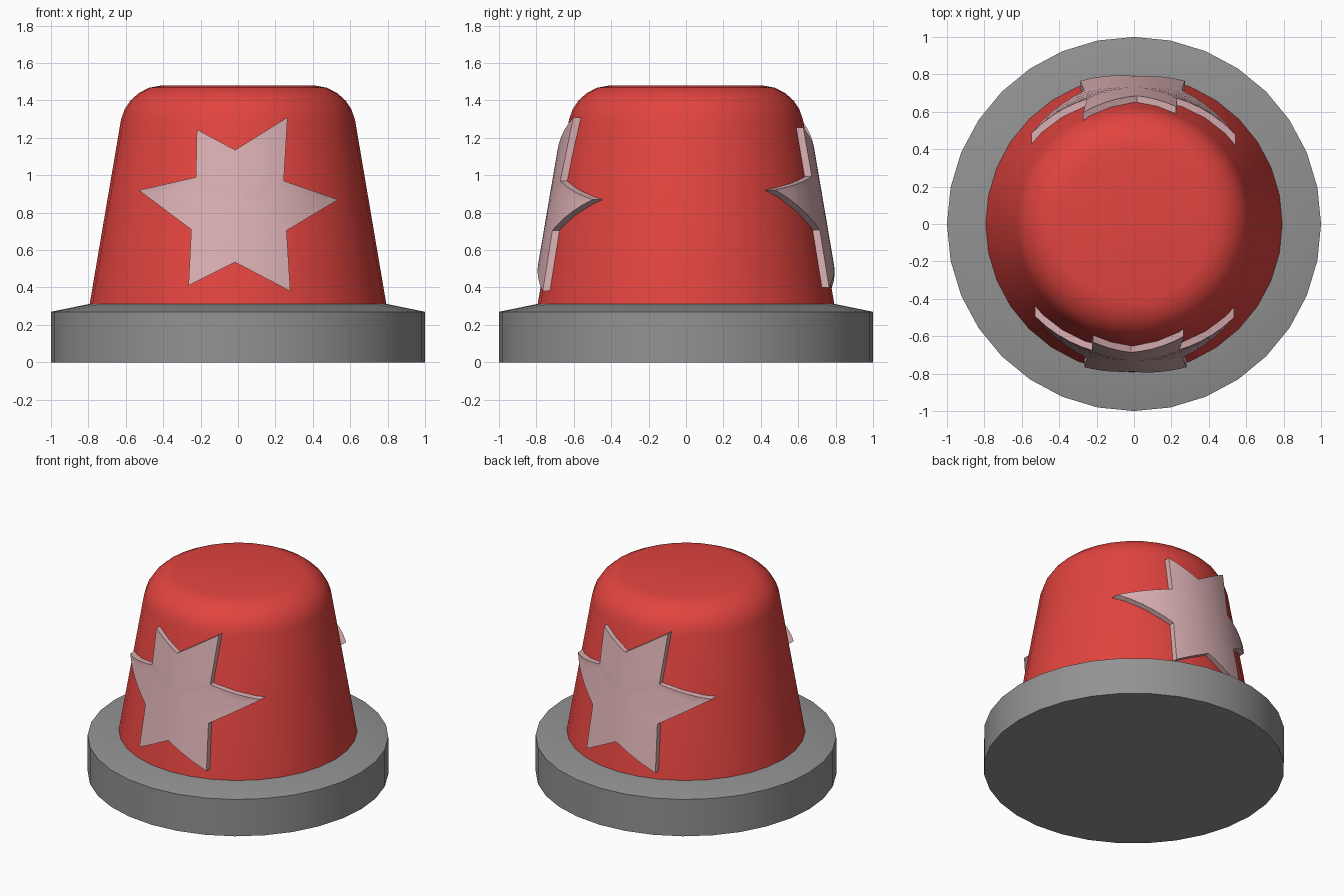
import bpy, bmesh, math

if "Cube" in bpy.data.objects:
    bpy.data.objects.remove(bpy.data.objects["Cube"])

def material(name, rgb):
    m = bpy.data.materials.new(name)
    m.diffuse_color = (*rgb, 1)
    m.use_nodes = True
    m.node_tree.nodes["Principled BSDF"].inputs["Base Color"].default_value = m.diffuse_color
    return m

GREY = material("grey", (0.29, 0.29, 0.29))
RED = material("red", (0.76, 0.058, 0.05))
PINK = material("pale pink", (0.70, 0.43, 0.45))

def finish(bm, name, mat):
    bmesh.ops.recalc_face_normals(bm, faces=bm.faces[:])
    me = bpy.data.meshes.new(name)
    bm.to_mesh(me)
    bm.free()
    me.materials.append(mat)
    ob = bpy.data.objects.new(name, me)
    bpy.context.collection.objects.link(ob)
    bpy.ops.object.select_all(action='DESELECT')
    ob.select_set(True)
    bpy.context.view_layer.objects.active = ob
    bpy.ops.object.shade_smooth_by_angle(angle=math.radians(35))
    return ob

def lathe(name, profile, mat, n=32):
    bm = bmesh.new()
    rings = [[bm.verts.new((r * math.cos(2 * math.pi * i / n),
                            r * math.sin(2 * math.pi * i / n), z))
              for i in range(n)] for r, z in profile]
    for a, b in zip(rings, rings[1:]):
        for i in range(n):
            j = (i + 1) % n
            bm.faces.new((a[i], a[j], b[j], b[i]))
    bm.faces.new(rings[0][::-1])
    bm.faces.new(rings[-1])
    return finish(bm, name, mat)

# Round base with a sloped top
lathe("base", [(1, 0), (1, 0.27), (0.79, 0.313)], GREY)

# Tapered dome with a rounded top edge
lathe("dome", [(0.795, 0.30), (0.625, 1.30), (0.605, 1.355), (0.575, 1.40),
               (0.53, 1.44), (0.475, 1.468), (0.41, 1.48)], RED)

# Hand-cut star outline (x, z), tips and notches alternating
STAR = [(-0.22, 1.245), (-0.015, 1.135), (0.265, 1.31), (0.245, 0.97),
        (0.535, 0.87), (0.26, 0.705), (0.28, 0.38), (-0.015, 0.535),
        (-0.265, 0.41), (-0.25, 0.71), (-0.53, 0.92), (-0.225, 0.99)]

def star(name, side, scale):
    """Star plate wrapped round the dome; side is 1 for front, -1 for back."""
    def wrap(v, offset):
        r = 0.795 - 0.17 * (v.co.z - 0.30) + offset
        v.co.y = -side * math.sqrt(r * r - v.co.x ** 2)

    bm = bmesh.new()
    c = bm.verts.new((0, 0, 0.86))
    rim = [bm.verts.new((side * x * scale, 0, 0.86 + (z - 0.86) * scale)) for x, z in STAR]
    for a, b in zip(rim, rim[1:] + rim[:1]):
        bm.faces.new((c, a, b))
    bmesh.ops.subdivide_edges(bm, edges=bm.edges[:], cuts=4, use_grid_fill=True)
    inner = bm.verts[:]
    res = bmesh.ops.extrude_face_region(bm, geom=bm.faces[:], use_keep_orig=True)
    outer = [g for g in res["geom"] if isinstance(g, bmesh.types.BMVert)]
    for v in inner:
        wrap(v, -0.012)
    for v in outer:
        wrap(v, 0.034)
    return finish(bm, name, PINK)

star("front_star", 1, 1.0)
star("back_star", -1, 1.025)
